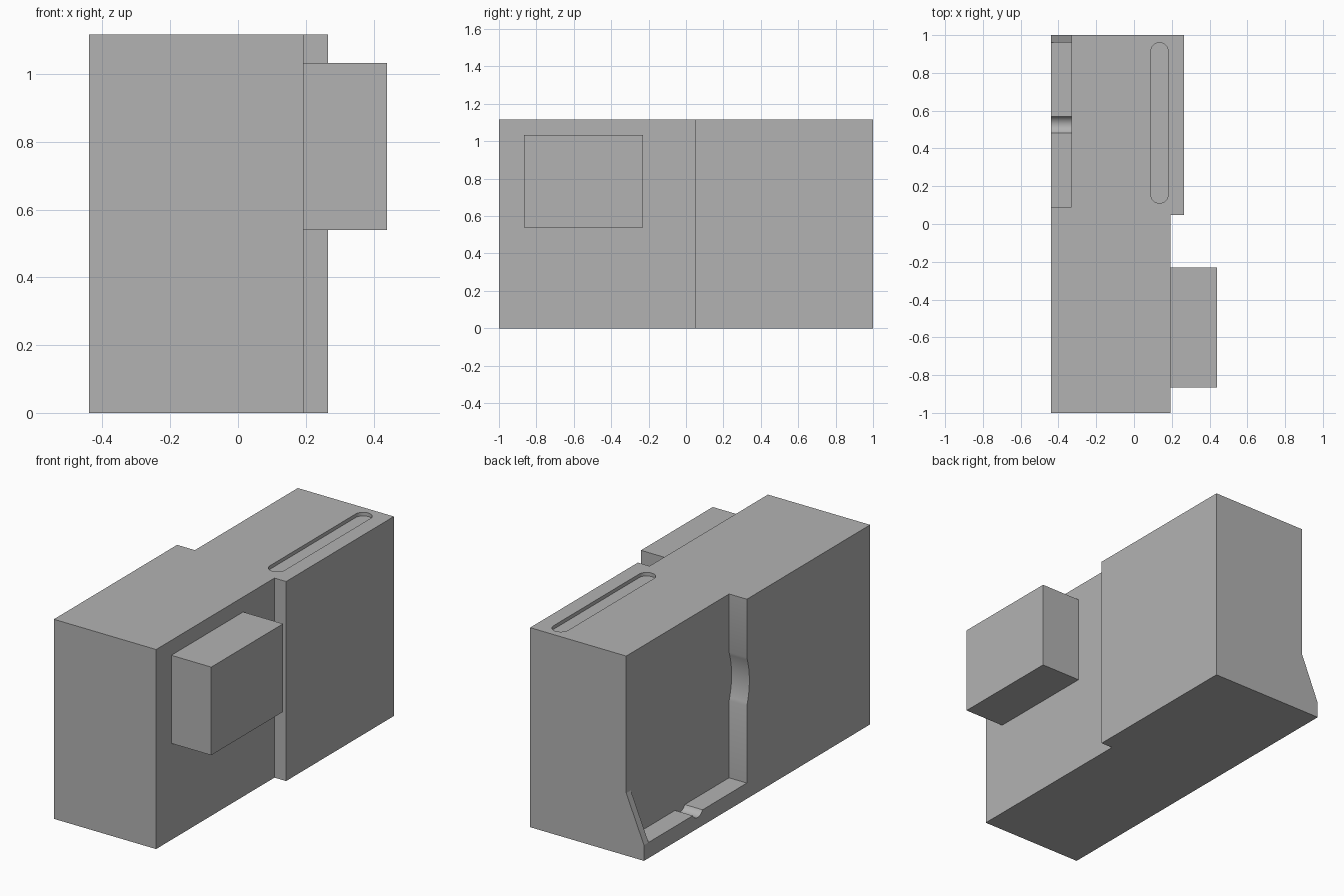
import bpy, bmesh, math
from mathutils import Vector

cube = bpy.data.objects.get("Cube")
if cube:
    bpy.data.objects.remove(cube, do_unlink=True)

grey = bpy.data.materials.new("mid_grey")
grey.use_nodes = True
grey.diffuse_color = (0.45, 0.45, 0.45, 1)
grey.node_tree.nodes["Principled BSDF"].inputs["Base Color"].default_value = (0.45, 0.45, 0.45, 1)

TOP, LEFT, STEP, RIGHT = 1.117, -0.44, 0.193, 0.265
WALL, FLOOR = -0.33, 0.088


def prism(name, outline, axis, low, high):
    """Extrude a 2D outline along an axis; the outline uses the other two in order."""
    def place(p, d):
        c = list(p)
        c.insert(axis, d)
        return Vector(c)
    bm = bmesh.new()
    face = bm.faces.new([bm.verts.new(place(p, low)) for p in outline])
    out = bmesh.ops.extrude_face_region(bm, geom=[face])
    moved = [v for v in out["geom"] if isinstance(v, bmesh.types.BMVert)]
    bmesh.ops.translate(bm, verts=moved, vec=place((0, 0), high - low))
    bmesh.ops.recalc_face_normals(bm, faces=bm.faces)
    mesh = bpy.data.meshes.new(name)
    bm.to_mesh(mesh)
    bm.free()
    mesh.materials.append(grey)
    obj = bpy.data.objects.new(name, mesh)
    bpy.context.collection.objects.link(obj)
    return obj


def bulge(middle, half, depth, steps=16):
    """Shallow circular arc as (position along edge, depth) pairs."""
    r = (half * half + depth * depth) / (2 * depth)
    sweep = math.asin(half / r)
    angles = [sweep * (2 * i / steps - 1) for i in range(steps + 1)]
    return [(middle + r * math.sin(a), r * math.cos(a) - r + depth) for a in angles]


def cut(body, cutter):
    mod = body.modifiers.new("cut", 'BOOLEAN')
    mod.operation, mod.solver, mod.object = 'DIFFERENCE', 'EXACT', cutter
    bpy.context.view_layer.objects.active = body
    bpy.ops.object.modifier_apply(modifier=mod.name)
    bpy.data.objects.remove(cutter, do_unlink=True)


# Main body with a stepped side
body = prism("body", [(LEFT, -1), (STEP, -1), (STEP, 0.047), (RIGHT, 0.047),
                      (RIGHT, 1), (LEFT, 1)], 2, 0, TOP)

# Side recess, with finger grooves in its end wall and its floor
end_wall = [(0.09 - d, z) for z, d in reversed(bulge(0.655, 0.135, 0.022))]
floor = [(y, FLOOR - d) for y, d in bulge(0.525, 0.043, 0.026)]
recess = [(0.09, 1.3)] + end_wall + [(0.09, FLOOR)] + floor + [(0.96, FLOOR), (0.96, 1.3)]
cut(body, prism("recess_cutter", recess, 0, -0.6, WALL))

# Opening at the back, leaving a thin sloped lip
slope = (0.35 - FLOOR) / (WALL - LEFT)
opening = [(WALL, 1.3), (WALL, 0.35), (-0.5, 0.35 - slope * (WALL + 0.5)), (-0.5, 1.3)]
cut(body, prism("opening_cutter", opening, 1, 0.95, 1.1))

# Rounded slot in the top
r, x = 0.046, 0.135
slot = []
for y, start in ((0.96 - r, 0), (0.11 + r, math.pi)):
    for i in range(17):
        a = start + math.pi * i / 16
        slot.append((x + r * math.cos(a), y + r * math.sin(a)))
cut(body, prism("slot_cutter", slot, 2, TOP - 0.02, 1.3))

# Block on the side
block = prism("side_block", [(STEP, -0.865), (0.44, -0.865), (0.44, -0.23), (STEP, -0.23)],
              2, 0.54, 1.033)

bpy.ops.object.select_all(action='DESELECT')
body.select_set(True)
bpy.context.view_layer.objects.active = body
bpy.ops.object.shade_smooth_by_angle(angle=math.radians(20))
